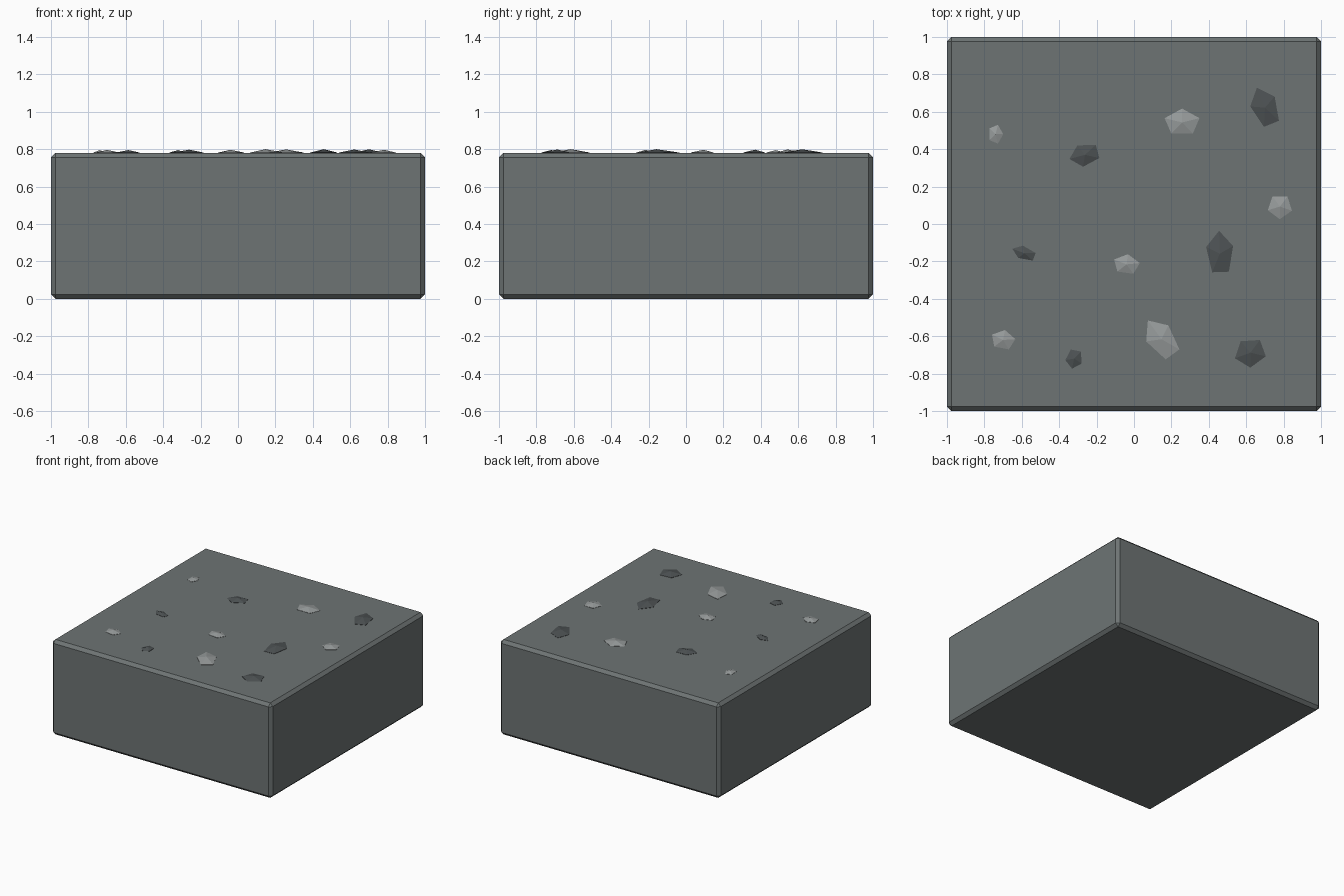
import bpy, bmesh
from math import sin, cos, radians, pi

if "Cube" in bpy.data.objects:
    bpy.data.objects.remove(bpy.data.objects["Cube"])

TOP = 0.78


def material(name, color):
    m = bpy.data.materials.new(name)
    m.diffuse_color = (*color, 1)
    m.use_nodes = True
    m.node_tree.nodes["Principled BSDF"].inputs["Base Color"].default_value = m.diffuse_color
    return m


stone = material("stone", (0.155, 0.175, 0.175))
light = material("light_stone", (0.31, 0.33, 0.33))
dark = material("dark_stone", (0.075, 0.085, 0.088))


def add_object(name, bm, mat):
    bmesh.ops.recalc_face_normals(bm, faces=bm.faces)
    me = bpy.data.meshes.new(name)
    bm.to_mesh(me)
    bm.free()
    me.materials.append(mat)
    ob = bpy.data.objects.new(name, me)
    bpy.context.collection.objects.link(ob)
    return ob


# Chamfered stone block
bm = bmesh.new()
bmesh.ops.create_cube(bm, size=1)
for v in bm.verts:
    v.co = (v.co.x * 2, v.co.y * 2, (v.co.z + 0.5) * TOP)
bmesh.ops.bevel(bm, geom=bm.edges[:], offset=0.024, segments=1, affect='EDGES')
add_object("stone_block", bm, stone)


def pebble(name, x, y, length, width, heading, mat):
    """Five-sided low chip with a raised centre, its tip pointing along heading."""
    bm = bmesh.new()
    h = radians(heading)
    rims = []
    for z in (TOP - 0.006, TOP + 0.002):
        ring = []
        for k in range(5):
            u, w = length * cos(k * 2 * pi / 5), width * sin(k * 2 * pi / 5)
            ring.append(bm.verts.new((x + u * cos(h) - w * sin(h),
                                      y + u * sin(h) + w * cos(h), z)))
        rims.append(ring)
    low, high = rims
    apex = bm.verts.new((x, y, TOP + 0.01 + 0.1 * (length + width) / 2))
    bm.faces.new(low[::-1])
    for i in range(5):
        j = (i + 1) % 5
        bm.faces.new((low[i], low[j], high[j], high[i]))
        bm.faces.new((high[i], high[j], apex))
    add_object(name, bm, mat)


# Scattered chips: x, y, half length, half width, heading
light_chips = [
    (-0.74, 0.48, 0.041, 0.053, 0),
    (0.257, 0.543, 0.074, 0.098, 90),
    (0.78, 0.093, 0.068, 0.067, -19),
    (-0.04, -0.216, 0.055, 0.073, 82),
    (-0.70, -0.62, 0.054, 0.067, 79),
    (0.147, -0.616, 0.124, 0.077, 126),
]
dark_chips = [
    (-0.262, 0.37, 0.086, 0.062, 195),
    (0.70, 0.622, 0.115, 0.074, 112),
    (-0.586, -0.156, 0.069, 0.037, 160),
    (0.459, -0.158, 0.122, 0.076, 92),
    (-0.32, -0.72, 0.055, 0.047, 258),
    (0.622, -0.688, 0.088, 0.079, 200),
]
for i, c in enumerate(light_chips, 1):
    pebble(f"light_chip_{i}", *c, light)
for i, c in enumerate(dark_chips, 1):
    pebble(f"dark_chip_{i}", *c, dark)
